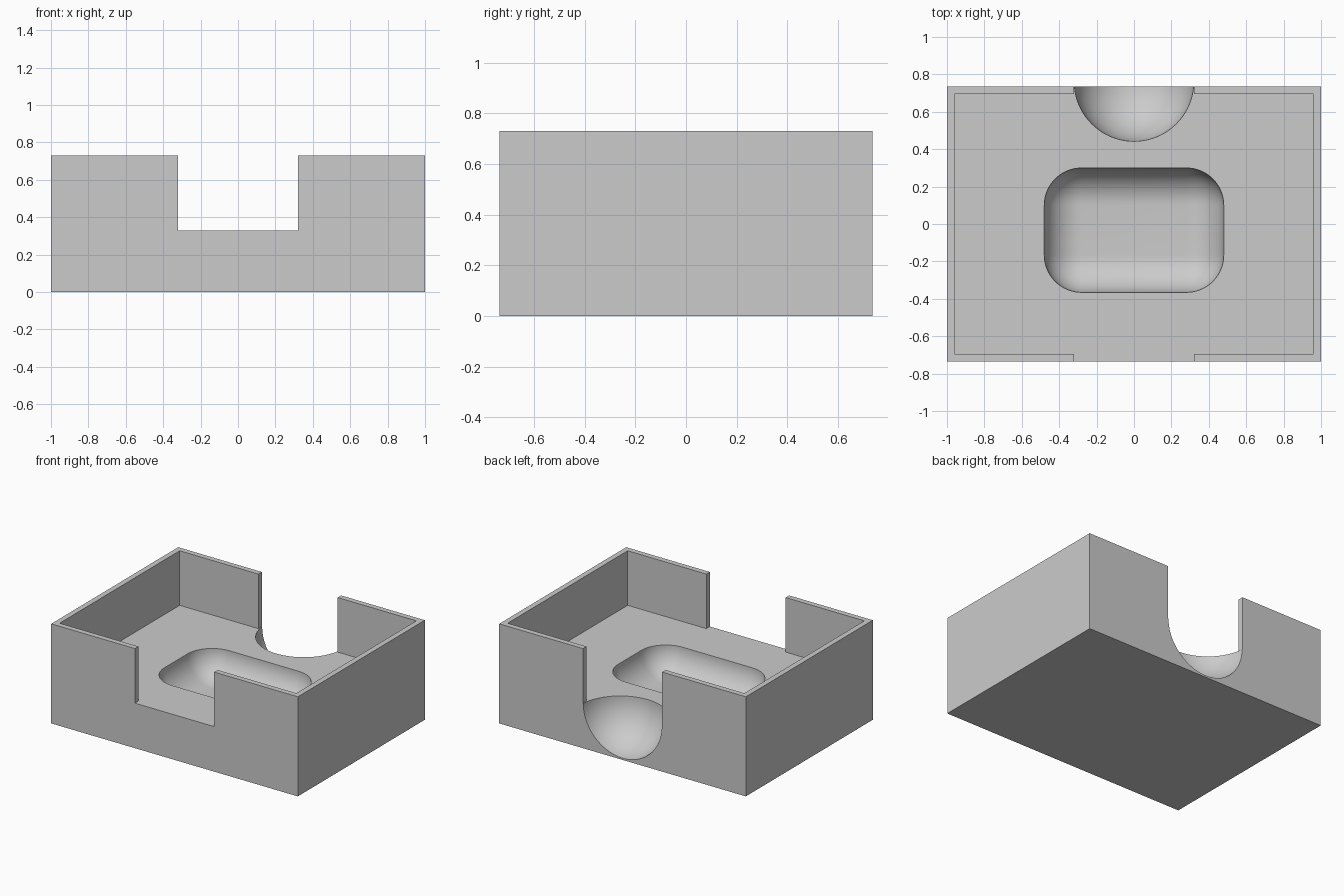
import bpy
import bmesh
import math
from mathutils import Matrix

if "Cube" in bpy.data.objects:
    bpy.data.objects.remove(bpy.data.objects["Cube"], do_unlink=True)

# Overall dimensions
HALF_X, HALF_Y, HEIGHT = 1.0, 0.735, 0.73
WALL, FLOOR, GAP = 0.04, 0.33, 0.322

grey = bpy.data.materials.new("plain grey")
grey.use_nodes = True
colour = (0.6, 0.6, 0.6, 1)
grey.diffuse_color = colour
grey.node_tree.nodes["Principled BSDF"].inputs["Base Color"].default_value = colour


def make_object(name, bm):
    bmesh.ops.recalc_face_normals(bm, faces=bm.faces)
    mesh = bpy.data.meshes.new(name)
    bm.to_mesh(mesh)
    bm.free()
    mesh.materials.append(grey)
    obj = bpy.data.objects.new(name, mesh)
    bpy.context.collection.objects.link(obj)
    return obj


def box(size, centre):
    bm = bmesh.new()
    bmesh.ops.create_cube(bm, size=1)
    bmesh.ops.scale(bm, vec=size, verts=bm.verts)
    bmesh.ops.translate(bm, vec=centre, verts=bm.verts)
    return bm


# Solid block that becomes the tray
tray = make_object("tray", box((2 * HALF_X, 2 * HALF_Y, HEIGHT), (0, 0, HEIGHT / 2)))

# Tray interior with openings through the front and back walls
ix, iy = HALF_X - WALL, HALF_Y - WALL
quarter = [(ix, iy), (GAP, iy), (GAP, 1)]
outline = quarter + [(-x, y) for x, y in reversed(quarter)]
outline += [(-x, -y) for x, y in outline]
bm = bmesh.new()
face = bm.faces.new([bm.verts.new((x, y, FLOOR)) for x, y in outline])
raised = bmesh.ops.extrude_face_region(bm, geom=[face])["geom"]
bmesh.ops.translate(bm, vec=(0, 0, 0.8),
                    verts=[v for v in raised if isinstance(v, bmesh.types.BMVert)])
interior = make_object("interior_cutter", bm)

# Rounded pocket in the middle of the floor
bm = box((0.96, 0.665, 0.9), (0, -0.033, 0.578))
bmesh.ops.bevel(bm, geom=bm.edges[:], offset=0.2, offset_type='OFFSET',
                segments=16, profile=0.5, affect='EDGES')
pocket = make_object("pocket_cutter", bm)

# Spherical scoop in the back edge
bm = bmesh.new()
bmesh.ops.create_uvsphere(bm, u_segments=80, v_segments=40, radius=0.32,
                          matrix=Matrix.Translation((0, 0.762, FLOOR + 0.002)))
scoop = make_object("scoop_cutter", bm)

# Cut the hollows
bpy.ops.object.select_all(action='DESELECT')
tray.select_set(True)
bpy.context.view_layer.objects.active = tray
for cutter in (interior, pocket, scoop):
    cutter.hide_render = True
    cut = tray.modifiers.new(cutter.name, 'BOOLEAN')
    cut.operation = 'DIFFERENCE'
    cut.solver = 'EXACT'
    cut.object = cutter
    bpy.ops.object.modifier_apply(modifier=cut.name)
    bpy.data.objects.remove(cutter, do_unlink=True)

bpy.ops.object.shade_smooth_by_angle(angle=math.radians(30))
